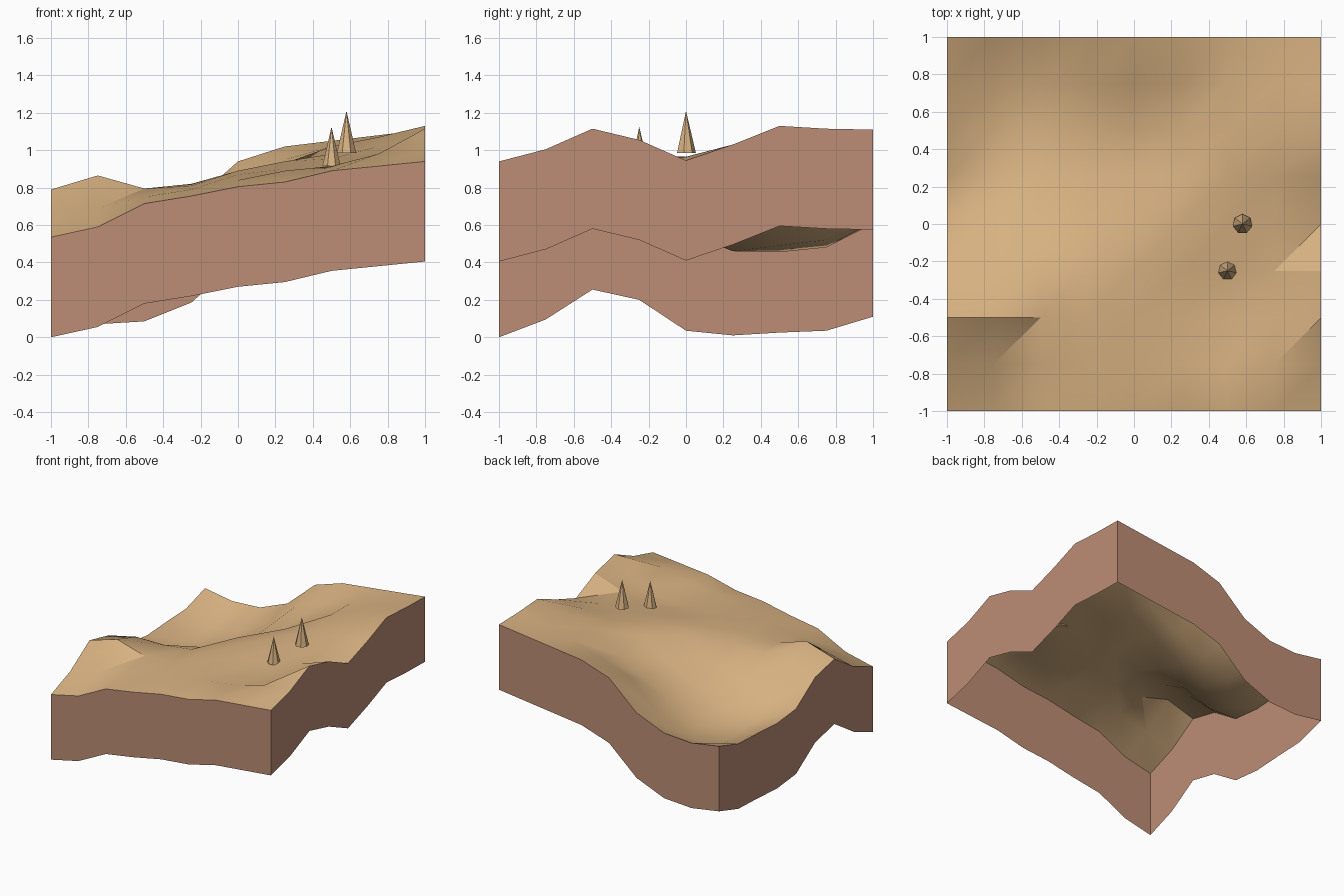
import bpy, bmesh, math

cube = bpy.data.objects.get("Cube")
if cube:
    bpy.data.objects.remove(cube, do_unlink=True)


def make_material(name, rgb):
    mat = bpy.data.materials.new(name)
    mat.use_nodes = True
    colour = (*rgb, 1.0)
    mat.diffuse_color = colour
    mat.node_tree.nodes["Principled BSDF"].inputs["Base Color"].default_value = colour
    return mat


sand = make_material("sand", (0.68, 0.44, 0.22))
clay = make_material("clay", (0.51, 0.27, 0.18))


def finish(name, bm, materials):
    """Turn a bmesh into an object in the scene."""
    mesh = bpy.data.meshes.new(name)
    bm.to_mesh(mesh)
    bm.free()
    for mat in materials:
        mesh.materials.append(mat)
    obj = bpy.data.objects.new(name, mesh)
    bpy.context.collection.objects.link(obj)
    return obj


def smooth(obj, degrees):
    bpy.ops.object.select_all(action="DESELECT")
    obj.select_set(True)
    bpy.context.view_layer.objects.active = obj
    bpy.ops.object.shade_smooth_by_angle(angle=math.radians(degrees))


# Ground heights in hundredths, rows from front to back, each from -x to +x
HEIGHTS = (
    "53.5 59 71.5 75.5 80.5 83 89 91.5 94",
    "63 69 75 79 84 89 91.5 98 100.5",
    "79 86.5 79.5 81 87 87 86 93 111.5",
    "73.5 79 79 82 89 90 91.5 97 105.5",
    "57 56 65 74 89 94 95.5 96.5 94.5",
    "54.5 46 54 65 80 93 98 102 103",
    "56 45.5 49 60 73 87 102 107 113",
    "57 48 52 65 86 95 102 107 111.5",
    "64.5 60.5 62 72 94 102 105 108 111",
)
rows = [[float(h) / 100 for h in row.split()] for row in HEIGHTS]
count = len(rows)
step = 2 / (count - 1)
SKIRT_DEPTH = min(rows[0])

# Ground surface: a grid of triangles split along one diagonal
bm = bmesh.new()
grid = [[bm.verts.new((i * step - 1, j * step - 1, h)) for i, h in enumerate(row)]
        for j, row in enumerate(rows)]
for near, far in zip(grid, grid[1:]):
    for i in range(count - 1):
        bm.faces.new((near[i], near[i + 1], far[i + 1]))
        bm.faces.new((near[i], far[i + 1], far[i]))

# Skirt: the border pulled straight down, open underneath
border = [e for e in bm.edges if e.is_boundary]
result = bmesh.ops.extrude_edge_only(bm, edges=border)["geom"]
for v in (g for g in result if isinstance(g, bmesh.types.BMVert)):
    v.co.z -= SKIRT_DEPTH
for f in (g for g in result if isinstance(g, bmesh.types.BMFace)):
    f.material_index = 1
    f.normal_update()
    centre = f.calc_center_median()
    if f.normal.x * centre.x + f.normal.y * centre.y < 0:
        f.normal_flip()
smooth(finish("terrain", bm, (sand, clay)), 30)


# Rock spires
def spire(name, x, y, base, height, radius):
    bm = bmesh.new()
    bmesh.ops.create_cone(bm, cap_ends=True, segments=7, radius1=radius,
                          radius2=0, depth=height)
    bmesh.ops.translate(bm, verts=bm.verts, vec=(x, y, base + height / 2))
    finish(name, bm, (sand,))


spire("front_spire", 0.5, -0.25, 0.915, 0.21, 0.05)
spire("back_spire", 0.58, 0, 0.985, 0.225, 0.053)
